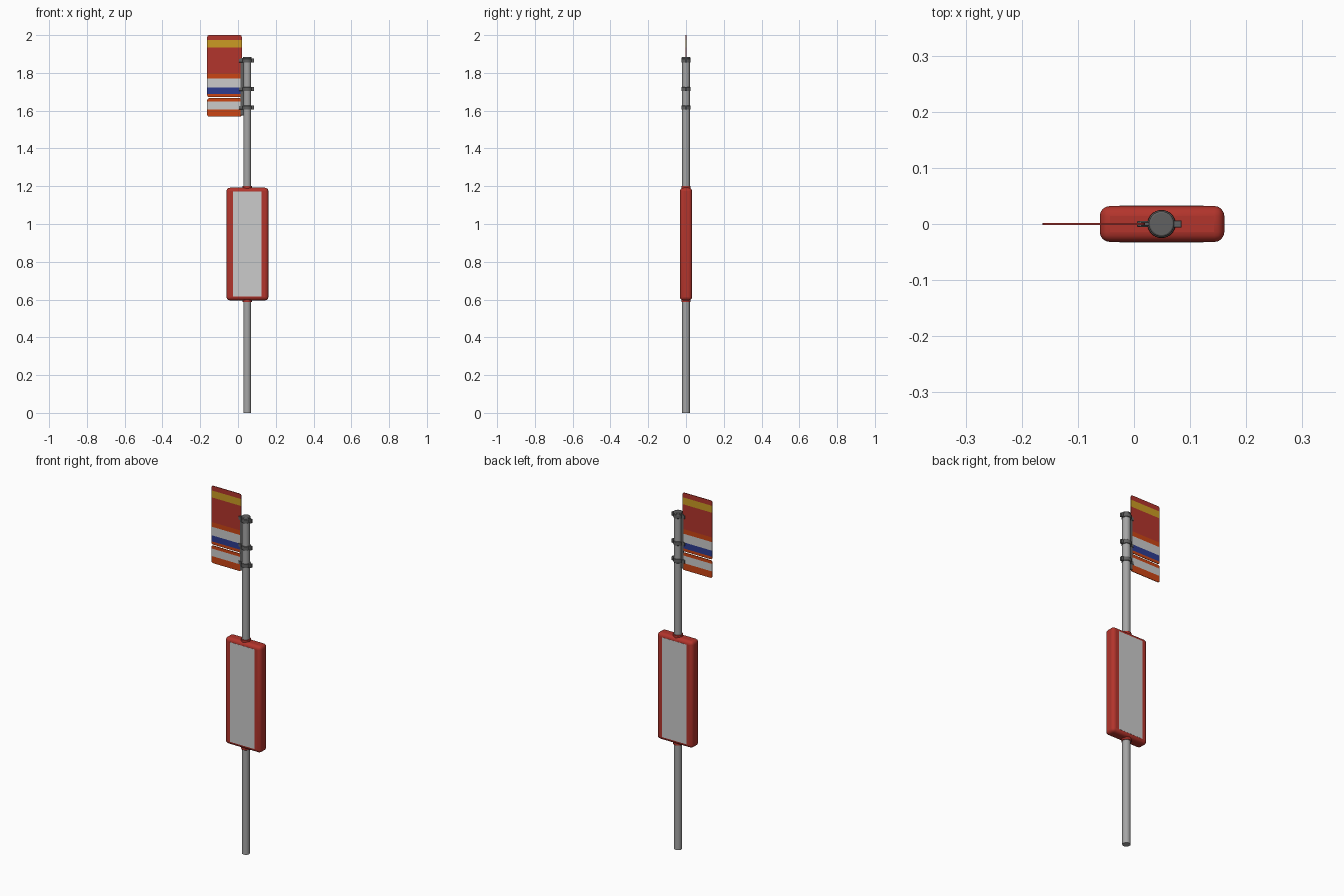
import bpy, bmesh, math
from mathutils import Vector

if "Cube" in bpy.data.objects:
    bpy.data.objects.remove(bpy.data.objects["Cube"])

PX = 0.049  # pole axis


def mat(name, r, g, b):
    m = bpy.data.materials.new(name)
    m.diffuse_color = (r, g, b, 1)
    m.use_nodes = True
    m.node_tree.nodes["Principled BSDF"].inputs["Base Color"].default_value = m.diffuse_color
    return m


RED = mat("red", 0.45, 0.035, 0.025)
YELLOW = mat("yellow", 0.6, 0.33, 0.017)
ORANGE = mat("orange", 0.6, 0.06, 0.007)
WHITE = mat("white", 0.75, 0.75, 0.72)
BLUE = mat("blue", 0.027, 0.045, 0.28)
STEEL = mat("steel", 0.38, 0.38, 0.38)
DARK = mat("dark_steel", 0.12, 0.12, 0.12)


def finish(ob, name, m, bevel=0, seg=3):
    ob.name = name
    if m:
        ob.data.materials.append(m)
    if bevel:
        b = ob.modifiers.new("bevel", "BEVEL")
        b.width, b.segments = bevel, seg
    bpy.ops.object.select_all(action="DESELECT")
    ob.select_set(True)
    bpy.context.view_layer.objects.active = ob
    bpy.ops.object.shade_smooth_by_angle(angle=math.radians(35))
    return ob


def tube(name, r, z0, z1, m, bevel=0):
    bpy.ops.mesh.primitive_cylinder_add(vertices=32, radius=r, depth=z1 - z0,
                                        location=(PX, 0, (z0 + z1) / 2))
    return finish(bpy.context.object, name, m, bevel, 2)


def box(name, x, y, z, m, bevel=0, seg=3):
    bpy.ops.mesh.primitive_cube_add(size=1, location=[(a + b) / 2 for a, b in (x, y, z)])
    ob = bpy.context.object
    ob.scale = [b - a for a, b in (x, y, z)]
    bpy.ops.object.transform_apply(location=False, rotation=False, scale=True)
    return finish(ob, name, m, bevel, seg)


def plate(name, x, z, bands, r=0.01, t=0.0015):
    """Thin rounded plate cut into colour bands, listed as (bottom z, material) from the top."""
    bm = bmesh.new()
    corners = [(x[1] - r, z[1] - r), (x[0] + r, z[1] - r), (x[0] + r, z[0] + r), (x[1] - r, z[0] + r)]
    outline = []
    for i, (cx, cz) in enumerate(corners):
        for k in range(5):
            a = math.radians(90 * i + 22.5 * k)
            outline.append(bm.verts.new((cx + r * math.cos(a), -t, cz + r * math.sin(a))))
    face = bm.faces.new(outline)
    ext = bmesh.ops.extrude_face_region(bm, geom=[face])["geom"]
    bmesh.ops.translate(bm, verts=[v for v in ext if isinstance(v, bmesh.types.BMVert)], vec=(0, 2 * t, 0))
    for low, _ in bands[:-1]:
        bmesh.ops.bisect_plane(bm, geom=bm.verts[:] + bm.edges[:] + bm.faces[:],
                               plane_co=(0, 0, low), plane_no=Vector((0, 0, 1)))
    bmesh.ops.recalc_face_normals(bm, faces=bm.faces[:])
    for f in bm.faces:
        c = f.calc_center_bounds().z
        f.material_index = next((i for i, (low, _) in enumerate(bands) if c > low), len(bands) - 1)
    me = bpy.data.meshes.new(name)
    bm.to_mesh(me)
    bm.free()
    for _, m in bands:
        me.materials.append(m)
    ob = bpy.data.objects.new(name, me)
    bpy.context.collection.objects.link(ob)
    finish(ob, name, None)


# pole and end cap
tube("pole", 0.0205, 0, 1.87, STEEL)
tube("pole_cap", 0.0225, 1.868, 1.885, DARK, 0.003)

# timetable case with collars and a pale panel on both sides
box("case", (-0.061, 0.161), (-0.032, 0.032), (0.596, 1.192), RED, 0.018, 4)
tube("upper_collar", 0.025, 1.185, 1.202, RED, 0.002)
tube("lower_collar", 0.025, 0.586, 0.603, RED, 0.002)
for side, s in (("front", -1), ("back", 1)):
    box(side + "_panel", (-0.026, 0.124), sorted((s * 0.030, s * 0.0328)), (0.615, 1.172), WHITE)

# sign plates
X = (-0.163, 0.02)
plate("main_sign", X, (1.672, 2.0), [(1.973, RED), (1.934, YELLOW), (1.796, RED), (1.77, ORANGE),
                                     (1.722, WHITE), (1.688, BLUE), (1.672, ORANGE)])
plate("lower_sign", X, (1.568, 1.666), [(1.648, ORANGE), (1.606, WHITE), (1.568, ORANGE)])

# rail holding the signs, and clamps around the pole
box("sign_rail", (0.013, 0.03), (-0.0035, 0.0035), (1.575, 1.88), DARK, 0.001, 1)
for i, z in enumerate((1.616, 1.714, 1.865)):
    tube(f"clamp_ring_{i}", 0.0245, z - 0.011, z + 0.011, DARK, 0.002)
    box(f"clamp_lug_{i}", (0.07, 0.085), (-0.006, 0.006), (z - 0.011, z + 0.011), DARK, 0.001, 1)
    box(f"clamp_jaw_{i}", (0.005, 0.029), (-0.005, 0.005), (z - 0.009, z + 0.009), DARK, 0.001, 1)
